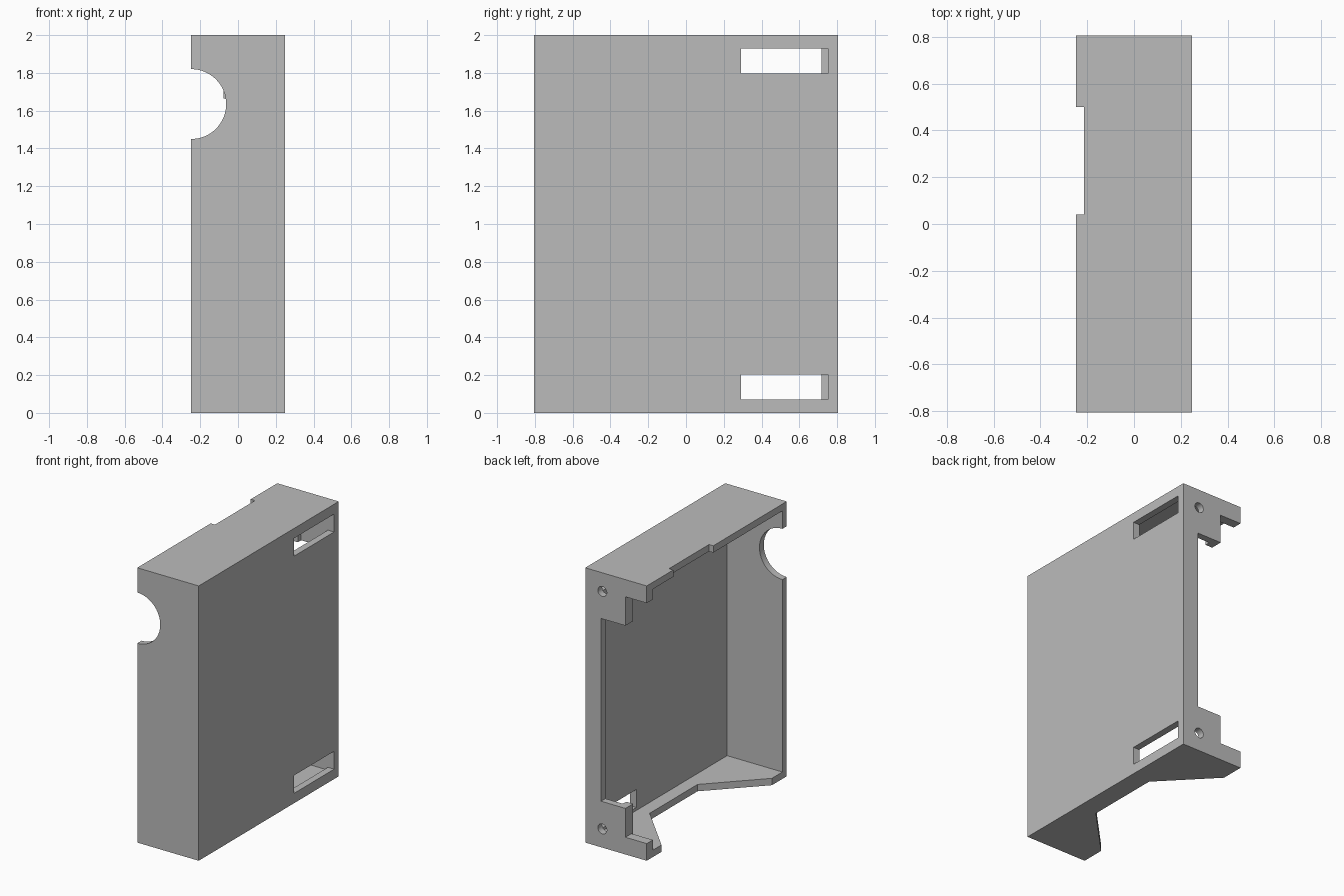
import bpy, bmesh, math
from mathutils import Matrix, Vector

cube = bpy.data.objects.get("Cube")
if cube:
    bpy.data.objects.remove(cube, do_unlink=True)

HX, HY, H, WALL = 0.2475, 0.805, 2.0, 0.05   # half width, half depth, height, wall

grey = bpy.data.materials.new("plain grey")
grey.use_nodes = True
grey.diffuse_color = (0.5, 0.5, 0.5, 1)
bsdf = next(n for n in grey.node_tree.nodes if n.type == 'BSDF_PRINCIPLED')
bsdf.inputs["Base Color"].default_value = grey.diffuse_color


def finish(name, bm):
    bmesh.ops.recalc_face_normals(bm, faces=bm.faces)
    mesh = bpy.data.meshes.new(name)
    bm.to_mesh(mesh)
    bm.free()
    mesh.materials.append(grey)
    obj = bpy.data.objects.new(name, mesh)
    bpy.context.collection.objects.link(obj)
    return obj


def box(name, x, y, z):
    bm = bmesh.new()
    size = Vector((x[1] - x[0], y[1] - y[0], z[1] - z[0]))
    mid = Vector((sum(x), sum(y), sum(z))) / 2
    bmesh.ops.create_cube(bm, size=1, matrix=Matrix.Translation(mid) @ Matrix.Diagonal(size).to_4x4())
    return finish(name, bm)


def rod_y(name, x, z, radius, y, sides):
    bm = bmesh.new()
    place = Matrix.Translation((x, sum(y) / 2, z)) @ Matrix.Rotation(math.pi / 2, 4, 'X')
    bmesh.ops.create_cone(bm, cap_ends=True, segments=sides, radius1=radius,
                          radius2=radius, depth=y[1] - y[0], matrix=place)
    return finish(name, bm)


def prism_z(name, outline, z):
    bm = bmesh.new()
    face = bm.faces.new([bm.verts.new((x, y, z[0])) for x, y in outline])
    top = bmesh.ops.extrude_face_region(bm, geom=[face])["geom"]
    bmesh.ops.translate(bm, vec=(0, 0, z[1] - z[0]),
                        verts=[v for v in top if isinstance(v, bmesh.types.BMVert)])
    return finish(name, bm)


def cut(obj, cutter):
    mod = obj.modifiers.new("cut", 'BOOLEAN')
    mod.operation = 'DIFFERENCE'
    mod.solver = 'EXACT'
    mod.object = cutter
    bpy.context.view_layer.objects.active = obj
    bpy.ops.object.modifier_apply(modifier=mod.name)
    bpy.data.objects.remove(cutter, do_unlink=True)


# Open-sided shell
case = box("case", (-HX, HX), (-HY, HY), (0, H))
cut(case, box("cavity", (-1, HX - WALL), (-HY + WALL, HY - WALL), (WALL, H - WALL)))

# Stepped opening in the back wall
cut(case, box("back_opening", (-1, 0.12), (0.7, 1), (0.335, H - 0.335)))
cut(case, box("back_step", (-1, -0.076), (0.7, 1), (0.125, H - 0.125)))

# Round cable opening in the front wall
cut(case, rod_y("cable_opening", -HX, 1.635, 0.185, (-1, -0.7), 64))

# Shallow notch in the top, tapered cutout in the bottom
cut(case, box("top_notch", (-1, -0.213), (0.04, 0.5), (1.9, 2.1)))
slope = (0.635 - 0.275) / (HX + 0.1)
far = 0.635 + slope * 0.1
cut(case, prism_z("bottom_cutout", [(-HX - 0.1, -far), (0.1, -0.275),
                                    (0.1, 0.275), (-HX - 0.1, far)], (-0.1, 0.1)))

# Strap slots and screw holes, mirrored top to bottom
for low in (True, False):
    def span(a, b):
        return (a, b) if low else (H - b, H - a)
    end = "lower" if low else "upper"
    cut(case, box("slot", (0.1, 1), (0.29, 0.752), span(0.072, 0.202)))
    cut(case, rod_y("screw_hole", 0.11, sum(span(0.136, 0.136)) / 2, 0.036, (0.7, 1), 32))
    # Ribs behind the corner tabs
    box(end + "_tab_rib", (-0.076, -0.02), (0.717, HY - WALL), span(WALL, 0.335))
    box(end + "_corner_rib", (-HX, -0.076), (0.735, HY - WALL), span(WALL, 0.125))

# Smooth round cuts, crisp edges
bpy.ops.object.select_all(action='DESELECT')
case.select_set(True)
bpy.context.view_layer.objects.active = case
bpy.ops.object.shade_smooth_by_angle(angle=math.radians(30))
